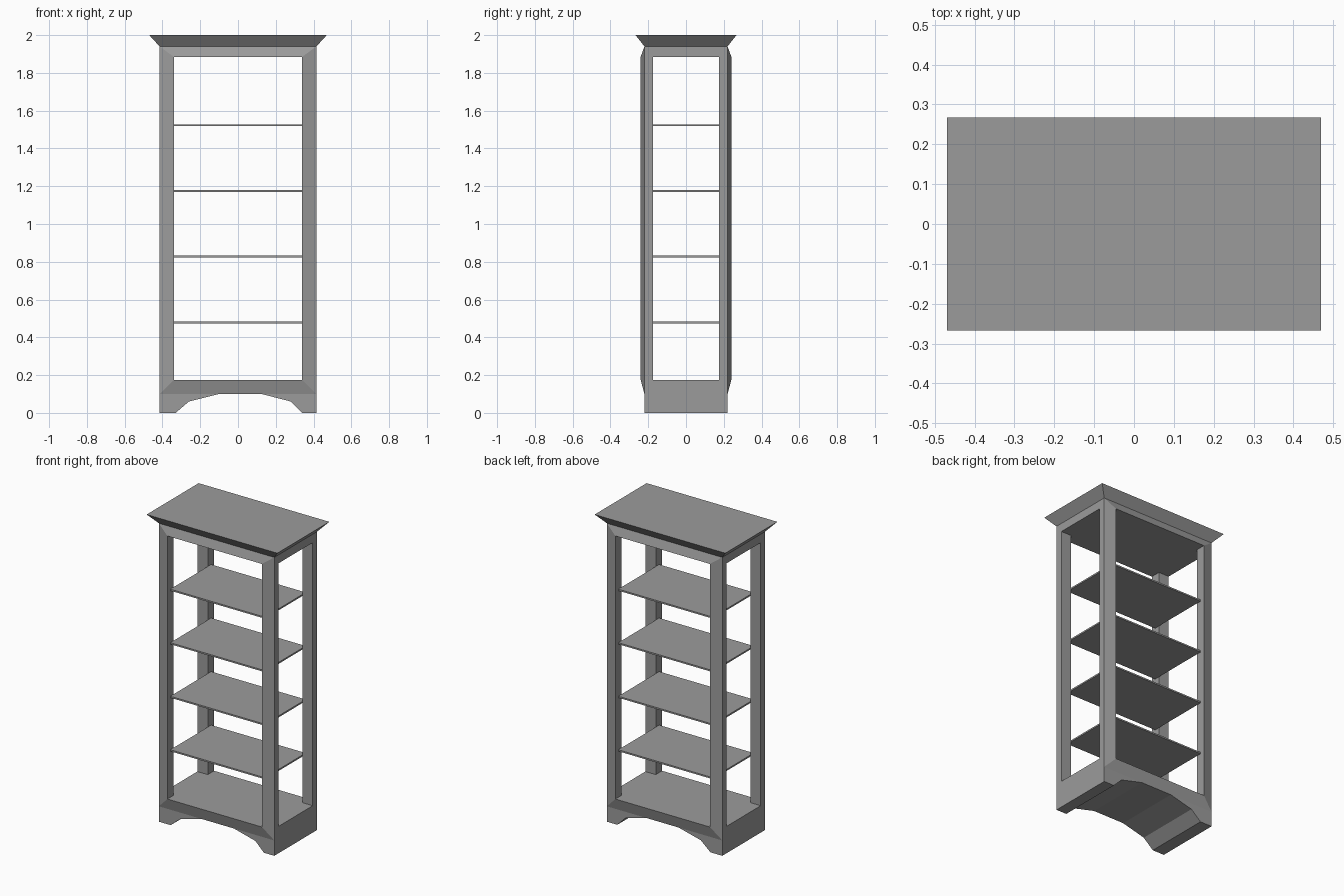
import bpy
import bmesh

cube = bpy.data.objects.get("Cube")
if cube:
    bpy.data.objects.remove(cube, do_unlink=True)

GREY = (0.33, 0.33, 0.33, 1)
paint = bpy.data.materials.new("grey_paint")
paint.use_nodes = True
paint.diffuse_color = GREY
paint.node_tree.nodes["Principled BSDF"].inputs["Base Color"].default_value = GREY

# Shared sizes: outer half width and depth, opening half width and depth
W, D = 0.415, 0.22
OPEN_W, OPEN_D = 0.34, 0.175
FACE_D = 0.24
FLOOR, CEILING, CORNICE, TOP = 0.175, 1.885, 1.94, 2.0
FRAME_BOTTOM = 0.1


def finish(name, bm):
    bmesh.ops.recalc_face_normals(bm, faces=bm.faces)
    mesh = bpy.data.meshes.new(name)
    bm.to_mesh(mesh)
    bm.free()
    mesh.materials.append(paint)
    obj = bpy.data.objects.new(name, mesh)
    bpy.context.collection.objects.link(obj)
    return obj


def loft(name, rings, closed=False):
    """Skin equal rings of points, either capped or joined end to end."""
    bm = bmesh.new()
    loops = [[bm.verts.new(p) for p in ring] for ring in rings]
    pairs = list(zip(loops, loops[1:]))
    if closed:
        pairs.append((loops[-1], loops[0]))
    else:
        bm.faces.new(loops[0])
        bm.faces.new(loops[-1])
    for a, b in pairs:
        for i in range(len(a)):
            j = (i + 1) % len(a)
            bm.faces.new((a[i], a[j], b[j], b[i]))
    return finish(name, bm)


def rect(x0, x1, y0, y1, z):
    return [(x0, y0, z), (x1, y0, z), (x1, y1, z), (x0, y1, z)]


def upright(w, y, z0, z1):
    return [(-w, y, z0), (w, y, z0), (w, y, z1), (-w, y, z1)]


# Base with an arch running from front to back
arch = [(-W, 0), (-0.33, 0), (-0.26, 0.06), (-0.1, 0.1), (0.125, 0.1),
        (0.28, 0.06), (0.34, 0), (W, 0), (W, FLOOR), (-W, FLOOR)]
loft("arched_base", [[(x, y, z) for x, z in arch] for y in (-D, D)])

# Corner posts and the raised, mitred frames on the front and back
for sy, end in ((-1, "front"), (1, "back")):
    for sx, side in ((-1, "right"), (1, "left")):
        x0, x1 = sorted((sx * OPEN_W, sx * W))
        y0, y1 = sorted((sy * OPEN_D, sy * D))
        loft(f"{end}_{side}_post", [rect(x0, x1, y0, y1, z) for z in (FLOOR, CEILING)])
    loft(f"{end}_frame", [
        upright(W, sy * D, FRAME_BOTTOM, CORNICE),
        upright(OPEN_W, sy * FACE_D, FLOOR, CEILING),
        upright(OPEN_W, sy * D, FLOOR, CEILING)], closed=True)

# Top panel and flared cornice
loft("top_panel", [rect(-W, W, -D, D, z) for z in (CEILING, CORNICE)])
loft("cornice", [rect(-W, W, -D, D, CORNICE), rect(-0.47, 0.47, -0.267, 0.267, TOP)])

# Thin shelves
for n in range(4):
    z = 0.479 + n * 0.348
    loft(f"shelf_{n + 1}", [rect(-OPEN_W, OPEN_W, -0.21, 0.21, h)
                            for h in (z - 0.005, z + 0.005)])
